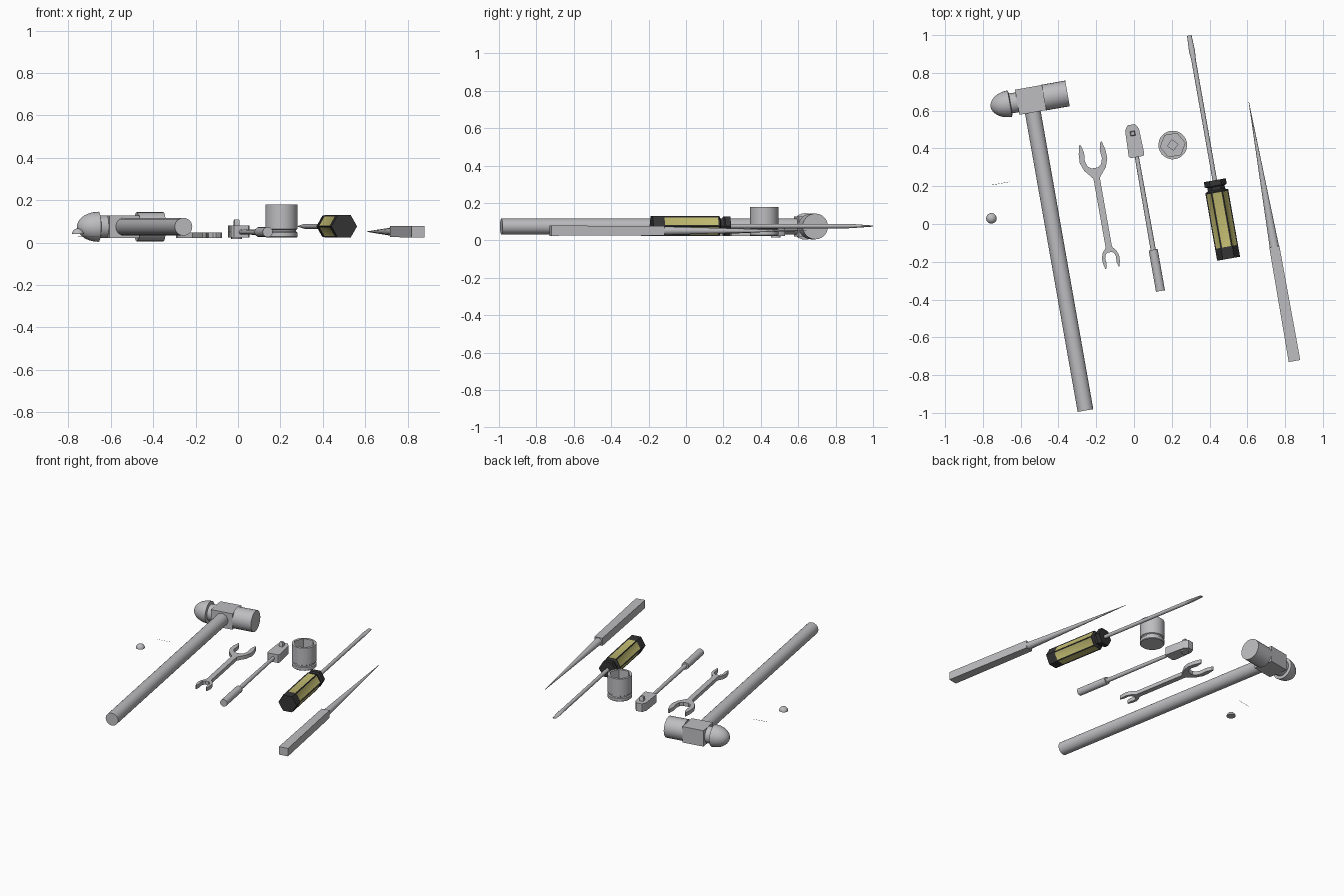
import bpy, bmesh
from math import cos, sin, pi, radians, sqrt
from mathutils import Matrix

if "Cube" in bpy.data.objects:
    bpy.data.objects.remove(bpy.data.objects["Cube"])


def material(name, rgb):
    m = bpy.data.materials.new(name)
    m.use_nodes = True
    m.diffuse_color = (*rgb, 1)
    m.node_tree.nodes["Principled BSDF"].inputs["Base Color"].default_value = (*rgb, 1)
    return m


STEEL = material("steel grey", (0.51, 0.51, 0.53))
BLACK = material("black rubber", (0.035, 0.035, 0.035))
YELLOW = material("khaki yellow", (0.53, 0.49, 0.16))


def place(x, y, z):
    """Frame of one laid-out tool, all turned alike."""
    return Matrix.Translation((x, y, z)) @ Matrix.Rotation(radians(10), 4, 'Z')


def finish(name, bm, frame, mats=(STEEL,)):
    bmesh.ops.recalc_face_normals(bm, faces=bm.faces)
    me = bpy.data.meshes.new(name)
    bm.to_mesh(me)
    bm.free()
    for m in mats:
        me.materials.append(m)
    me.shade_smooth()
    me.set_sharp_from_angle(angle=radians(32))
    ob = bpy.data.objects.new(name, me)
    ob.matrix_world = frame
    bpy.context.collection.objects.link(ob)
    return ob


def loft(axis, rings, sides=24, phase=0.0, centre=(0, 0)):
    """Rings are (position, radius, second radius, polygon corners)."""
    bm = bmesh.new()
    loops = []
    for ring in rings:
        pos, ra = ring[:2]
        rb = ring[2] if len(ring) > 2 else ra
        k = ring[3] if len(ring) > 3 else 0
        loop = []
        for i in range(sides):
            a = 2 * pi * i / sides
            f = cos(pi / k) / cos(a % (2 * pi / k) - pi / k) if k else 1
            u = ra * f * cos(a + phase) + centre[0]
            v = rb * f * sin(a + phase) + centre[1]
            co = {'x': (pos, u, v), 'y': (u, pos, v), 'z': (u, v, pos)}[axis]
            loop.append(bm.verts.new(co))
        loops.append(loop)
    for lo, hi in zip(loops, loops[1:]):
        for i in range(sides):
            j = (i + 1) % sides
            bm.faces.new((lo[i], lo[j], hi[j], hi[i]))
    bm.faces.new(loops[0])
    bm.faces.new(loops[-1])
    return bm


def plate(half, z0, z1):
    """Extrude an outline given by its right half."""
    bm = bmesh.new()
    pts = half + [(-x, y) for x, y in reversed(half)]
    face = bm.faces.new([bm.verts.new((x, y, z0)) for x, y in pts])
    new = bmesh.ops.extrude_face_region(bm, geom=[face])["geom"]
    bmesh.ops.translate(bm, vec=(0, 0, z1 - z0),
                        verts=[v for v in new if isinstance(v, bmesh.types.BMVert)])
    return bm


# Ball-peen hammer
hammer = place(-0.547, 0.657, 0.075)
finish("hammer_handle", loft('y', [(-1.67, 0.042), (-0.05, 0.042)]), hammer)
bm = bmesh.new()
bmesh.ops.create_cube(bm, size=1)
bmesh.ops.scale(bm, vec=(0.145, 0.135, 0.108), verts=bm.verts)
finish("hammer_block", bm, hammer)
finish("hammer_face", loft('x', [(0.07, 0.069), (0.198, 0.069)]), hammer)
finish("hammer_neck", loft('x', [(-0.12, 0.053), (-0.07, 0.053)]), hammer)
dome = [(-0.108, 0.055), (-0.112, 0.071)]
dome += [(-0.112 - 0.103 * sin(t), 0.071 * cos(t)) for t in [i * pi / 18 for i in range(1, 9)]]
dome.append((-0.215, 0.002))
finish("hammer_peen", loft('x', dome), hammer)

# Open-ended wrench: one jaw outline, repeated smaller at the far end
jaw = [(0.017, -0.1), (0.03, -0.083), (0.058, -0.05), (0.074, -0.005), (0.072, 0.04),
       (0.06, 0.09), (0.052, 0.085), (0.042, 0.045), (0.046, 0), (0.036, -0.03), (0.018, -0.044)]
small = [(x * 0.63, -0.525 - y * 0.63) for x, y in jaw[1:]]
finish("wrench", plate(small[::-1] + [(0.017, -0.46)] + jaw, -0.012, 0.013),
       place(-0.215, 0.34, 0.035))

# Ratchet
ratchet = place(0, 0.44, 0.05)
finish("ratchet_head", plate([(0.035, -0.087), (0.042, -0.075), (0.037, 0.06), (0.02, 0.087)],
                             -0.025, 0.03), ratchet)
finish("ratchet_drive", loft('z', [(0.02, 0.018), (0.053, 0.018), (0.059, 0.013)],
                             4, pi / 4, (0, 0.04)), ratchet)
finish("ratchet_button", loft('z', [(-0.033, 0.025), (-0.02, 0.025)], centre=(0, 0.04)), ratchet)
finish("ratchet_shaft", loft('y', [(-0.59, 0.014), (-0.08, 0.011)], 16), ratchet)
finish("ratchet_grip", loft('y', [(-0.807, 0.024), (-0.585, 0.024)]), ratchet)

# Socket with a groove, a hexagonal mouth and a square drive hole
finish("socket", loft('z', [
    (0.025, 0.072), (0.029, 0.076), (0.048, 0.076), (0.052, 0.069), (0.06, 0.069),
    (0.064, 0.076), (0.18, 0.076), (0.18, 0.066, 0.066, 6), (0.09, 0.066, 0.066, 6),
    (0.09, 0.028, 0.028, 4), (0.04, 0.028, 0.028, 4)]), place(0.205, 0.418, 0))

# Screwdriver: black hexagonal grip with inset yellow panels
driver = place(0.465, 0.02, 0.077)
bm = loft('y', [(-0.207, 0.0615), (-0.155, 0.0615), (-0.15, 0.0615), (0.155, 0.0615),
                (0.163, 0.046), (0.18, 0.046), (0.186, 0.059), (0.215, 0.059)], 6)
panels = [f for f in bm.faces if abs(f.calc_center_median().y) < 0.05]
bmesh.ops.recalc_face_normals(bm, faces=bm.faces)
bmesh.ops.inset_individual(bm, faces=panels, thickness=0.01, depth=-0.003)
for f in panels:
    f.material_index = 1
finish("screwdriver_grip", bm, driver, (BLACK, YELLOW))
finish("screwdriver_blade", loft('y', [(0.2, 0.012), (0.86, 0.012), (0.91, 0.016, 0.009),
                                       (0.993, 0.012, 0.003)], 16), driver)

# Tapered punch with a square shank
punch = place(0.742, -0.115, 0.052)
finish("punch_shank", loft('y', [(-0.62, 0.031 * sqrt(2), 0.038), (-0.005, 0.027 * sqrt(2), 0.037)],
                           4, pi / 4), punch)
finish("punch_point", loft('y', [(-0.01, 0.025, 0.023), (0.772, 0.001)], 16), punch)

# Loose round cap and a stray wire
cap = [(0.027 * sin(t), 0.028 * cos(t)) for t in [i * pi / 18 for i in range(9)]]
finish("loose_cap", loft('z', cap + [(0.027, 0.001)]), place(-0.755, 0.03, 0.04))
finish("loose_wire", loft('x', [(-0.05, 0.0008), (0.05, 0.0008)], 4), place(-0.705, 0.215, 0.03))
